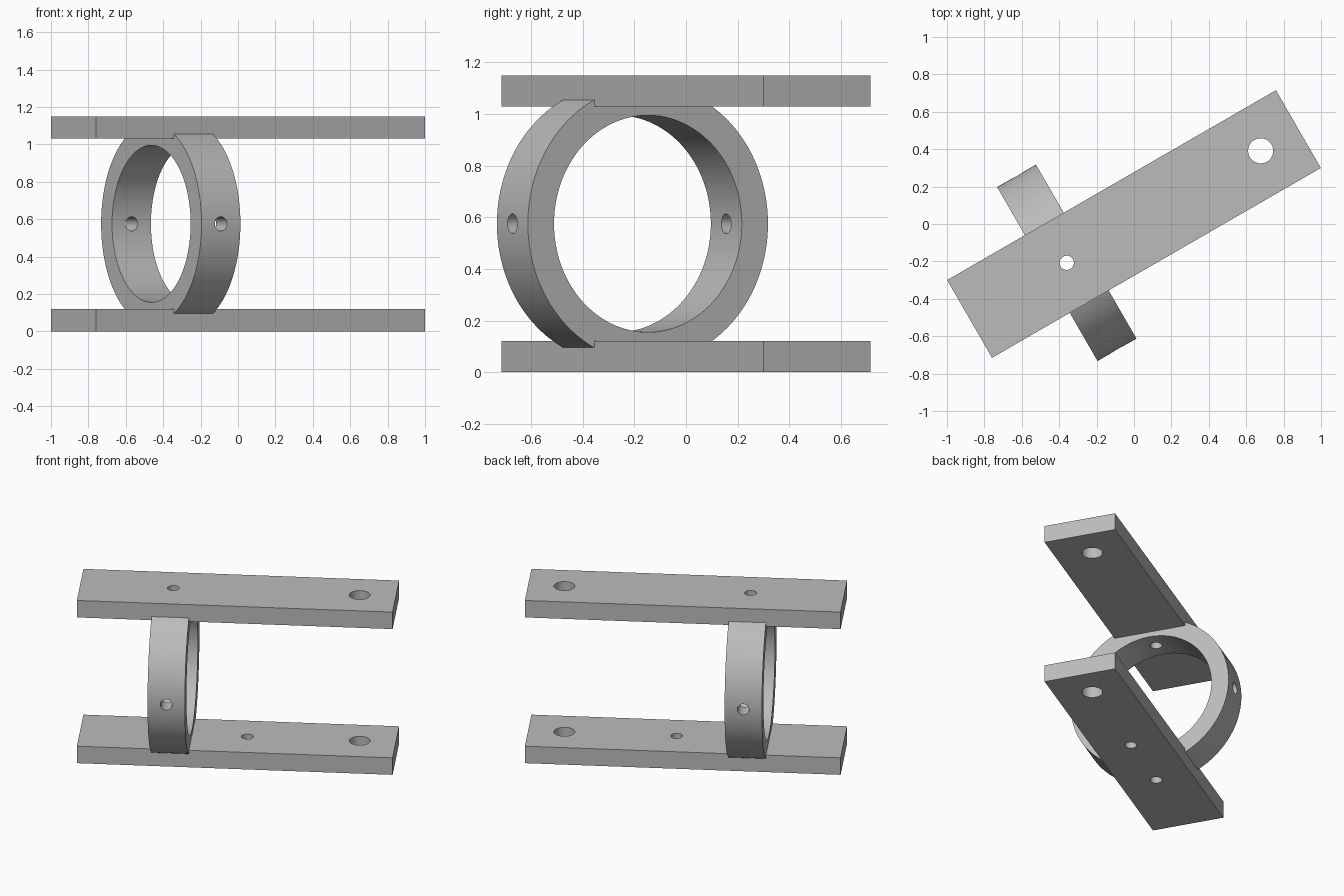
import bpy, math
from mathutils import Matrix, Vector

if "Cube" in bpy.data.objects:
    bpy.data.objects.remove(bpy.data.objects["Cube"])

TURN = Matrix.Rotation(math.radians(30), 4, 'Z')   # whole clamp sits turned in plan
LENGTH, WIDTH, THICK = 2.03, 0.48, 0.12
TOP_Z, MID_Z = 1.15, 0.575
RING_U, SPARE_U, BIG_U = -0.415, 0.06, 0.782       # positions along the bars
R_OUT, R_IN, RING_W = 0.537, 0.42, 0.24
R_SMALL, R_BIG = 0.038, 0.067

grey = bpy.data.materials.new("grey_metal")
grey.diffuse_color = (0.5, 0.5, 0.5, 1)
grey.use_nodes = True
grey.node_tree.nodes["Principled BSDF"].inputs["Base Color"].default_value = grey.diffuse_color


def cylinder(name, radius, depth, centre, axis, sides=48):
    rot = Vector((0, 0, 1)).rotation_difference(Vector(axis)).to_euler()
    bpy.ops.mesh.primitive_cylinder_add(vertices=sides, radius=radius, depth=depth,
                                        location=centre, rotation=rot)
    ob = bpy.context.object
    ob.name = name
    return ob


def cut(ob, cutters):
    """Drill the part with each cutter and remove the cutter."""
    for c in cutters:
        mod = ob.modifiers.new("hole", 'BOOLEAN')
        mod.operation, mod.solver, mod.object = 'DIFFERENCE', 'EXACT', c
        bpy.context.view_layer.objects.active = ob
        bpy.ops.object.modifier_apply(modifier=mod.name)
        bpy.data.objects.remove(c)


def finish(ob):
    ob.data.materials.clear()
    ob.data.materials.append(grey)
    bpy.ops.object.select_all(action='DESELECT')
    ob.select_set(True)
    bpy.context.view_layer.objects.active = ob
    bpy.ops.object.shade_smooth_by_angle(angle=math.radians(30))
    ob.matrix_world = TURN @ ob.matrix_world


def bar(name, z, holes):
    bpy.ops.mesh.primitive_cube_add(size=1, location=(0, 0, z))
    ob = bpy.context.object
    ob.name = name
    ob.scale = (LENGTH, WIDTH, THICK)
    bpy.ops.object.transform_apply(location=False, rotation=False, scale=True)
    cut(ob, [cylinder("drill", r, 0.5, (u, 0, z), (0, 0, 1)) for u, r in holes])
    finish(ob)


# flat bars, the lower one with a spare middle hole
bar("upper_bar", TOP_Z - THICK / 2, [(RING_U, R_SMALL), (BIG_U, R_BIG)])
bar("lower_bar", THICK / 2, [(RING_U, R_SMALL), (SPARE_U, R_SMALL), (BIG_U, R_BIG)])

# ring between the bars, with a bore and two crossing screw holes
centre = (RING_U, 0, MID_Z)
ring = cylinder("ring", R_OUT, RING_W, centre, (1, 0, 0), 128)
cut(ring, [cylinder("bore", R_IN, 1, centre, (1, 0, 0), 128),
           cylinder("drill", R_SMALL, 2, centre, (0, 1, 0)),
           cylinder("drill", R_SMALL, 2, centre, (0, 0, 1))])
finish(ring)
